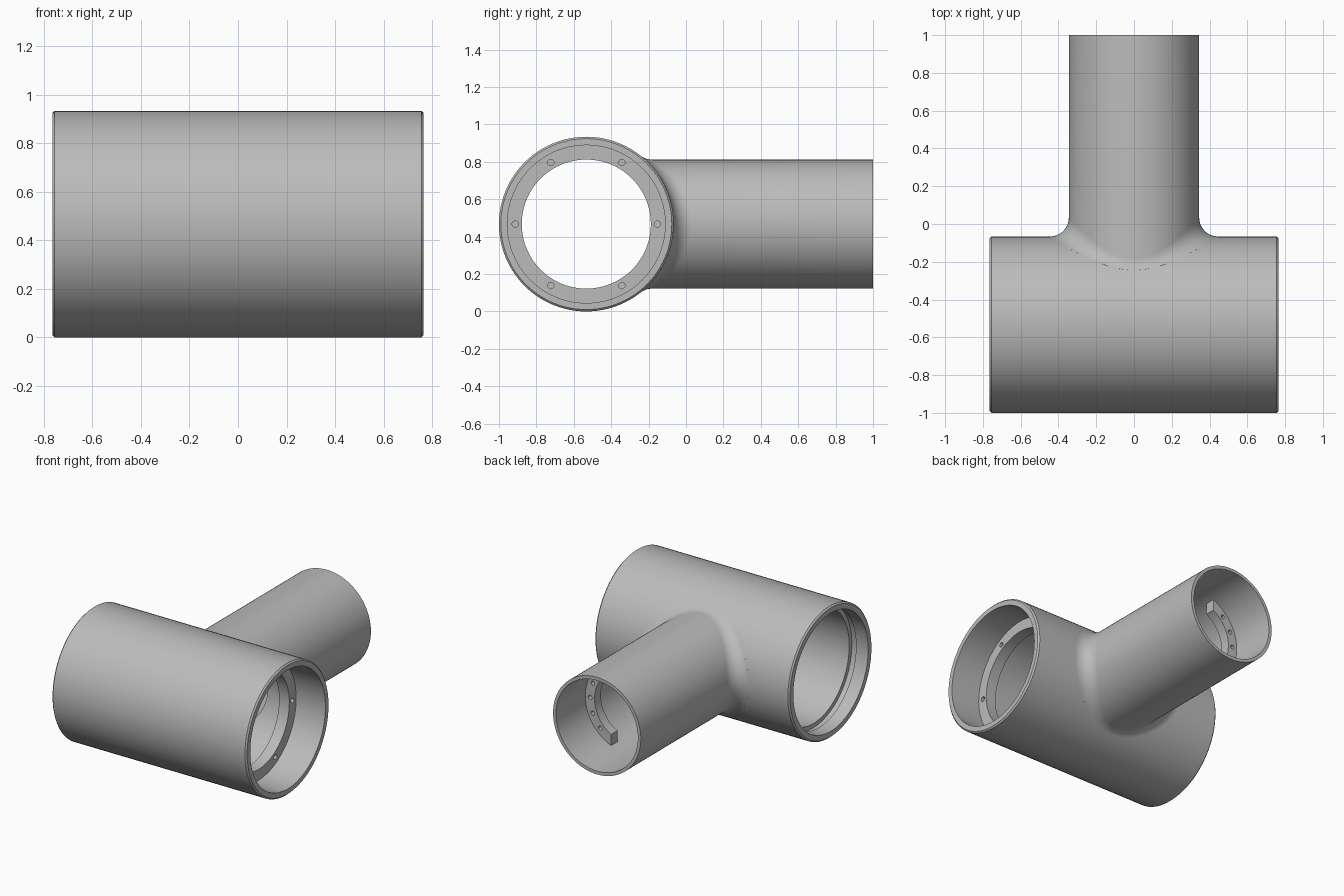
import bpy, bmesh
from math import cos, sin, pi, radians, sqrt
from mathutils import Vector, Matrix

R, BR, F = 0.467, 0.345, 0.1          # main radius, branch radius, fillet radius
BORE, PIPE = 0.40, 0.322              # main bore, branch bore
CENTRE = Vector((0, -0.533, R))
SEG = 96

old = bpy.data.objects.get("Cube")
if old:
    bpy.data.objects.remove(old, do_unlink=True)

grey = bpy.data.materials.new("grey_metal")
grey.use_nodes = True
colour = (0.5, 0.5, 0.5, 1)
grey.diffuse_color = colour
grey.node_tree.nodes["Principled BSDF"].inputs["Base Color"].default_value = colour


def finish(bm, name):
    bmesh.ops.recalc_face_normals(bm, faces=bm.faces)
    mesh = bpy.data.meshes.new(name)
    bm.to_mesh(mesh)
    bm.free()
    mesh.materials.append(grey)
    obj = bpy.data.objects.new(name, mesh)
    bpy.context.collection.objects.link(obj)
    return obj


def loft(name, rings):
    """Closed skin through a loop of closed rings."""
    bm = bmesh.new()
    rows = [[bm.verts.new(p) for p in ring] for ring in rings]
    for i, a in enumerate(rows):
        b = rows[(i + 1) % len(rows)]
        for j in range(len(a)):
            k = (j + 1) % len(a)
            bm.faces.new((a[j], a[k], b[k], b[j]))
    return finish(bm, name)


ANGLES = [2 * pi * i / SEG for i in range(SEG)]


def ring_x(x, r):
    return [CENTRE + Vector((x, r * cos(t), r * sin(t))) for t in ANGLES]


def ring_y(y, r):
    return [Vector((r * cos(t), y, R + r * sin(t))) for t in ANGLES]


def add_cylinder(bm, centre, radius, depth, axis, seg=16):
    turn = Matrix.Rotation(pi / 2, 4, "Y" if axis == "X" else "X")
    bmesh.ops.create_cone(bm, cap_ends=True, segments=seg, radius1=radius,
                          radius2=radius, depth=depth,
                          matrix=Matrix.Translation(centre) @ turn)


def cut(obj, bm):
    cutter = finish(bm, "cutter")
    cutter.hide_render = True
    mod = obj.modifiers.new("cut", "BOOLEAN")
    mod.operation, mod.solver, mod.object = "DIFFERENCE", "EXACT", cutter
    bpy.context.view_layer.objects.active = obj
    bpy.ops.object.modifier_apply(modifier=mod.name)
    bpy.data.objects.remove(cutter, do_unlink=True)


# Main tube: chamfered rims, recessed flange on one end, grooved bore on the other
profile = [(-0.765, 0.457), (-0.755, R), (0.755, R), (0.765, 0.457),
           (0.765, 0.422), (0.535, 0.422), (0.535, BR), (0.455, BR),
           (0.455, BORE), (-0.63, BORE), (-0.63, 0.43), (-0.67, 0.43),
           (-0.67, 0.42), (-0.765, 0.42)]
main_tube = loft("main_tube", [ring_x(x, r) for x, r in profile])

# Branch opening and blind screw holes in the flange
bm = bmesh.new()
add_cylinder(bm, CENTRE + Vector((0, 0.4, 0)), PIPE + 0.004, 0.5, "Y", SEG)
for i in range(6):
    t = i * pi / 3
    add_cylinder(bm, CENTRE + Vector((0.535, 0.38 * cos(t), 0.38 * sin(t))),
                 0.017, 0.08, "X")
cut(main_tube, bm)


# Branch pipe: rolling-ball fillet blending into the main tube
def fillet_ring(s):
    ring = []
    for t in ANGLES:
        z = (BR + F) * sin(t)
        ball = Vector(((BR + F) * cos(t), sqrt((R + F) ** 2 - z * z), z))
        to_main = -Vector((0, ball.y, ball.z)).normalized()
        to_pipe = -Vector((cos(t), 0, sin(t)))
        ring.append(CENTRE + ball + F * to_main.slerp(to_pipe, s))
    return ring


def sunk(ring, radius):
    """Project a ring onto a cylinder around the main axis."""
    out = []
    for p in ring:
        d = p - CENTRE
        radial = Vector((0, d.y, d.z)).normalized() * radius
        out.append(CENTRE + Vector((d.x, radial.y, radial.z)))
    return out


bore_foot = [CENTRE + Vector((PIPE * cos(t),
                              sqrt((BORE + 0.003) ** 2 - (PIPE * sin(t)) ** 2),
                              PIPE * sin(t))) for t in ANGLES]
steps = 10
rings = [sunk(fillet_ring(0), R - 0.012)]
rings += [fillet_ring(i / steps) for i in range(steps + 1)]
rings += [ring_y(1, BR), ring_y(1, PIPE), bore_foot]
branch_pipe = loft("branch_pipe", rings)

# Inner mounting flange: two side arcs with screw holes
mount = loft("inner_mounting_arcs",
             [ring_y(y, r) for y, r in ((0.67, 0.25), (0.67, 0.332),
                                        (0.6, 0.332), (0.6, 0.25))])
bm = bmesh.new()
bmesh.ops.create_cube(bm, size=1, matrix=Matrix.Translation((0, 0.635, R))
                      @ Matrix.Diagonal((0.24, 0.2, 0.8, 1)))
for side in (0, 180):
    for a in (-44, -22, 0, 22, 44):
        t = radians(side + a)
        add_cylinder(bm, Vector((0.285 * cos(t), 0.67, R + 0.285 * sin(t))),
                     0.015, 0.08, "Y")
cut(mount, bm)

# Smooth round walls, keep machined edges sharp
bpy.ops.object.select_all(action="DESELECT")
for obj in (main_tube, branch_pipe, mount):
    obj.select_set(True)
bpy.context.view_layer.objects.active = main_tube
bpy.ops.object.shade_smooth_by_angle(angle=radians(30))
